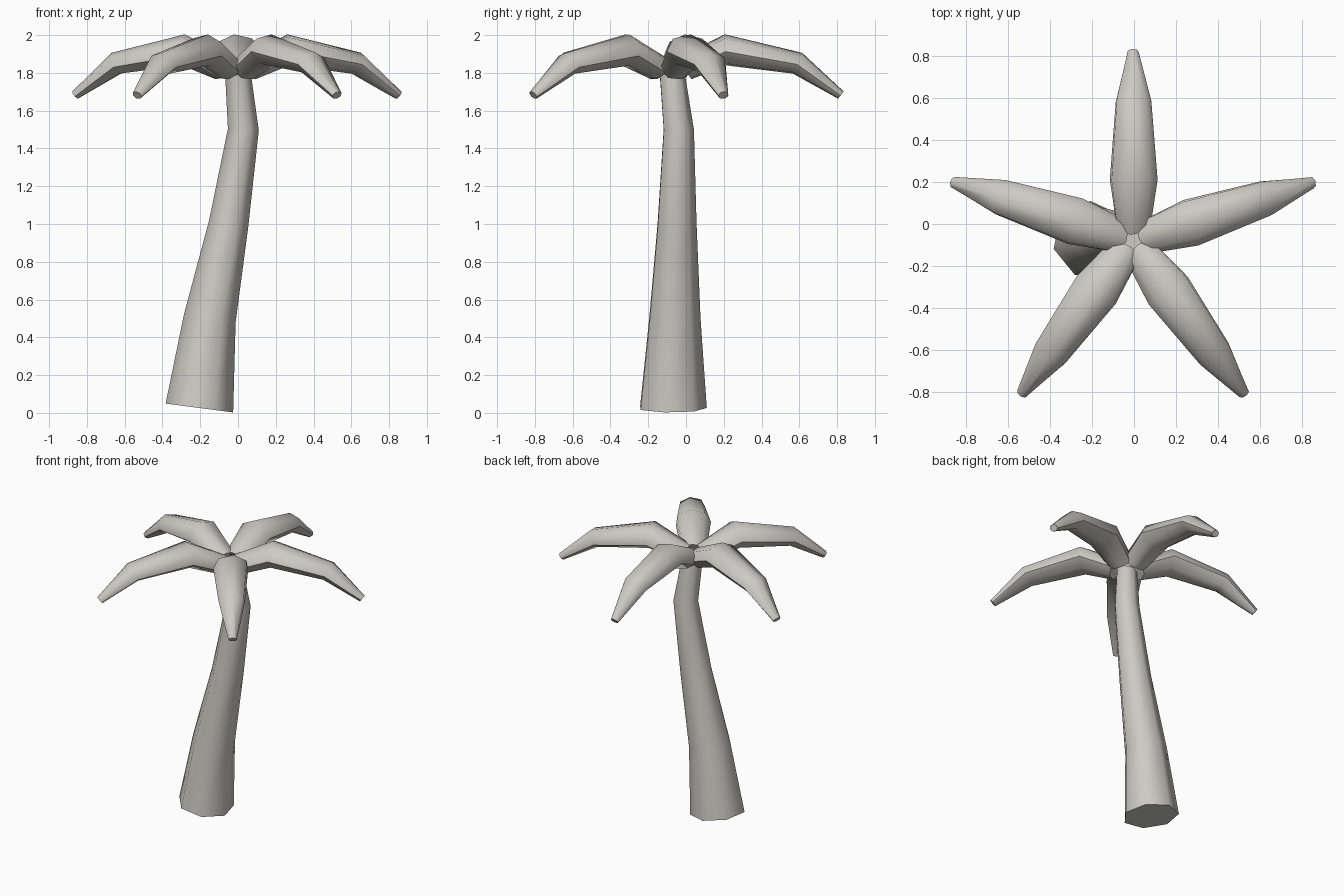
import bpy, bmesh, math
from mathutils import Vector, Matrix

cube = bpy.data.objects.get("Cube")
if cube:
    bpy.data.objects.remove(cube, do_unlink=True)

SIDES = 7

grey = bpy.data.materials.new("warm_grey")
grey.use_nodes = True
COLOUR = (0.6, 0.59, 0.54, 1)
grey.diffuse_color = COLOUR
grey.node_tree.nodes["Principled BSDF"].inputs["Base Color"].default_value = COLOUR


def tube(name, rings, start, matrix=Matrix()):
    """Capped tube; each ring is (centre x, y, z, half width, half height, tilt towards +x)."""
    bm = bmesh.new()
    loops = []
    for x, y, z, wide, high, tilt in rings:
        across = Vector((0, 1, 0))
        up = Vector((math.cos(tilt), 0, math.sin(tilt)))
        loop = []
        for i in range(SIDES):
            a = math.radians(start) + math.tau * i / SIDES
            p = Vector((x, y, z)) + up * high * math.cos(a) + across * wide * math.sin(a)
            loop.append(bm.verts.new(matrix @ p))
        loops.append(loop)
    for low, top in zip(loops, loops[1:]):
        for i in range(SIDES):
            j = (i + 1) % SIDES
            bm.faces.new((low[i], low[j], top[j], top[i]))
    bm.faces.new(loops[0][::-1])
    bm.faces.new(loops[-1])
    bmesh.ops.recalc_face_normals(bm, faces=bm.faces[:])
    mesh = bpy.data.meshes.new(name)
    bm.to_mesh(mesh)
    bm.free()
    mesh.materials.append(grey)
    obj = bpy.data.objects.new(name, mesh)
    bpy.context.collection.objects.link(obj)
    bpy.ops.object.select_all(action='DESELECT')
    obj.select_set(True)
    bpy.context.view_layer.objects.active = obj
    bpy.ops.object.shade_smooth_by_angle(angle=math.radians(60))
    return obj


# Leaning trunk, tapering upwards with a kink below the crown
tube("trunk", [
    (-0.205, -0.075, 0.026, 0.185, 0.185, -0.13),
    (-0.15, -0.065, 0.50, 0.142, 0.142, -0.15),
    (-0.05, -0.052, 1.00, 0.108, 0.108, -0.18),
    (0.028, -0.042, 1.50, 0.084, 0.084, -0.06),
    (0.0, -0.075, 1.79, 0.07, 0.07, 0.10),
], start=-12)

# Five thick drooping fronds around the crown
frond = [
    (0.07, 0, 1.82, 0.085, 0.07, 2.2),
    (0.29, 0, 1.92, 0.118, 0.085, 1.62),
    (0.67, 0, 1.85, 0.088, 0.062, 1.15),
    (0.90, 0, 1.682, 0.028, 0.025, 0.9),
]
names = ["left_frond", "back_frond", "right_frond", "front_right_frond", "front_left_frond"]
for k, name in enumerate(names):
    turn = Matrix.Translation((-0.005, -0.08, 0)) @ Matrix.Rotation(math.radians(18 + 72 * k), 4, 'Z')
    tube(name, frond, 8, turn)
